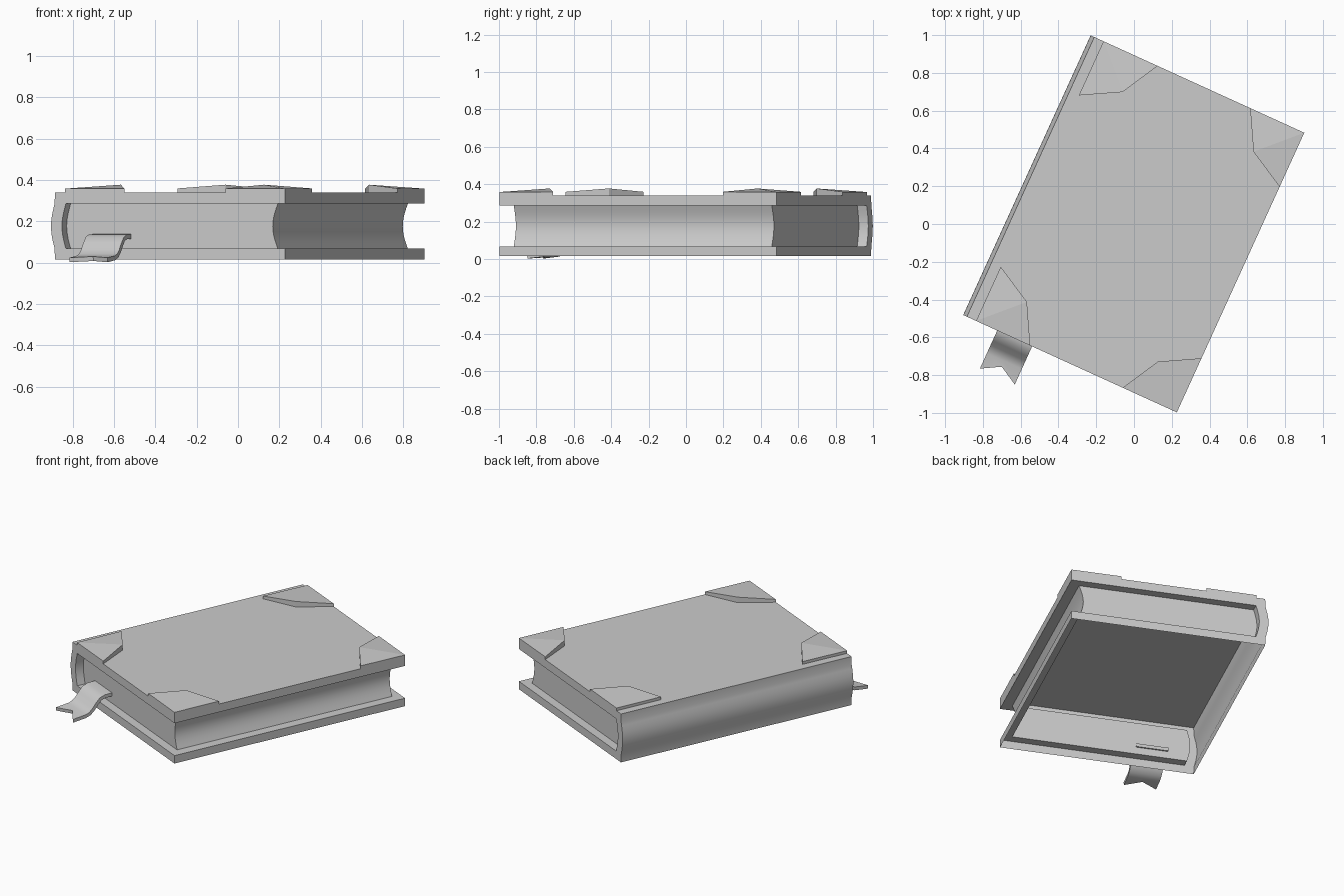
import bpy, bmesh, math

if "Cube" in bpy.data.objects:
    bpy.data.objects.remove(bpy.data.objects["Cube"])

ANGLE = math.radians(-24.5)      # the whole book is turned on the table
HV, PV = 0.8135, 0.758           # half height of cover and of pages
FORE, PAGE_FORE = 0.62, 0.557    # fore edge of cover and of pages
Z0, Z1, Z2, Z3 = 0.015, 0.068, 0.285, 0.34


def make_object(name, polygons, smooth=True):
    """Build a welded mesh from a list of point loops."""
    bm = bmesh.new()
    for poly in polygons:
        bm.faces.new([bm.verts.new(p) for p in poly])
    bmesh.ops.remove_doubles(bm, verts=bm.verts, dist=0.0005)
    bmesh.ops.recalc_face_normals(bm, faces=bm.faces)
    mesh = bpy.data.meshes.new(name)
    bm.to_mesh(mesh)
    bm.free()
    obj = bpy.data.objects.new(name, mesh)
    bpy.context.collection.objects.link(obj)
    obj.rotation_euler.z = ANGLE
    if smooth:
        bpy.ops.object.select_all(action='DESELECT')
        obj.select_set(True)
        bpy.context.view_layer.objects.active = obj
        bpy.ops.object.shade_smooth_by_angle(angle=math.radians(30))
    return obj


def arc(u_end, u_mid, n=10):
    """Shallow bow from the lower to the upper cover."""
    return [(u_end + (u_mid - u_end) * math.sin(math.pi * i / n),
             Z1 + (Z2 - Z1) * i / n) for i in range(n + 1)]


def at(profile, v):
    return [(u, v, z) for u, z in profile]


def strip(profile, v0, v1):
    """Sweep a profile along the book between two depths."""
    return [[(a[0], v0, a[1]), (b[0], v0, b[1]), (b[0], v1, b[1]), (a[0], v1, a[1])]
            for a, b in zip(profile, profile[1:])]


spine = [(-0.602, Z0)] + arc(-0.604, -0.623) + [(-0.602, Z3)]
inner = arc(-0.544, -0.565)
fore = arc(PAGE_FORE, 0.53)
IU = inner[0][0]

# Cover shell: spine, top board, board edges (underside is open)
cover = strip(spine, -HV, HV)
cover += strip([spine[-1], (FORE, Z3), (FORE, Z2)], -HV, HV)
cover += strip([(FORE, Z1), (FORE, Z0)], -HV, HV)
rim = spine + [(FORE, Z3), (FORE, Z2)] + inner[::-1] + [(FORE, Z1), (FORE, Z0)]
for s in (-1, 1):
    cover.append(at(rim, s * HV))
    cover += strip(inner, s * HV, s * PV)
# Ledges of the boards overhanging the pages
for z in (Z1, Z2):
    cover.append([(u, v, z) for u, v in (
        (IU, -HV), (FORE, -HV), (FORE, HV), (IU, HV),
        (IU, PV), (PAGE_FORE, PV), (PAGE_FORE, -PV), (IU, -PV))])
# Page walls: two ends and the hollow fore edge
pages = strip(fore, -PV, PV)
for s in (-1, 1):
    pages.append(at(inner + fore[::-1], s * PV))
make_object("book_cover_and_pages", cover + pages)

# Raised corner guards on the top board
LEG, MID = 0.315, 0.203
for side, ou, su in (("spine", -0.548, 1), ("fore", FORE, -1)):
    for end, ov, sv in (("front", -HV, 1), ("back", HV, -1)):
        plan = [(ou, ov, 0.358), (ou + su * LEG, ov, 0.359),
                (ou + su * MID, ov + sv * MID, 0.377), (ou, ov + sv * LEG, 0.359)]
        base = [(u, v, Z3) for u, v, _ in plan]
        polys = [[plan[0], plan[1], plan[2]], [plan[0], plan[2], plan[3]]]
        for i in range(4):
            j = (i + 1) % 4
            polys.append([base[i], base[j], plan[j], plan[i]])
        make_object(f"corner_guard_{side}_{end}", polys, smooth=False)

# Ribbon bookmark with a swallow tail
path = [(-0.75, 0.138), (-0.81, 0.136), (-0.845, 0.123), (-0.872, 0.095), (-0.898, 0.062),
        (-0.92, 0.043), (-0.945, 0.034), (-1.035, 0.024)]
rows = [[(u, v, z) for u in (-0.425, -0.324, -0.222)] for v, z in path]
rows[-1][1] = (-0.324, -0.978, 0.030)
top = [[a[k], b[k], b[k + 1], a[k + 1]] for a, b in zip(rows, rows[1:]) for k in (0, 1)]
# Thicken downwards
under = []
for i, row in enumerate(rows):
    a, b = path[max(i - 1, 0)], path[min(i + 1, len(path) - 1)]
    dv, dz = b[0] - a[0], b[1] - a[1]
    k = 0.022 / math.hypot(dv, dz)
    under.append([(u, v - dz * k, z + dv * k) for u, v, z in row])
low = [[a[k], b[k], b[k + 1], a[k + 1]] for a, b in zip(under, under[1:]) for k in (0, 1)]
sides = [[rows[i][c], rows[i + 1][c], under[i + 1][c], under[i][c]]
         for i in range(len(rows) - 1) for c in (0, 2)]
sides += [[rows[r][k], rows[r][k + 1], under[r][k + 1], under[r][k]] for r in (0, -1) for k in (0, 1)]
make_object("ribbon_bookmark", top + low + sides)
